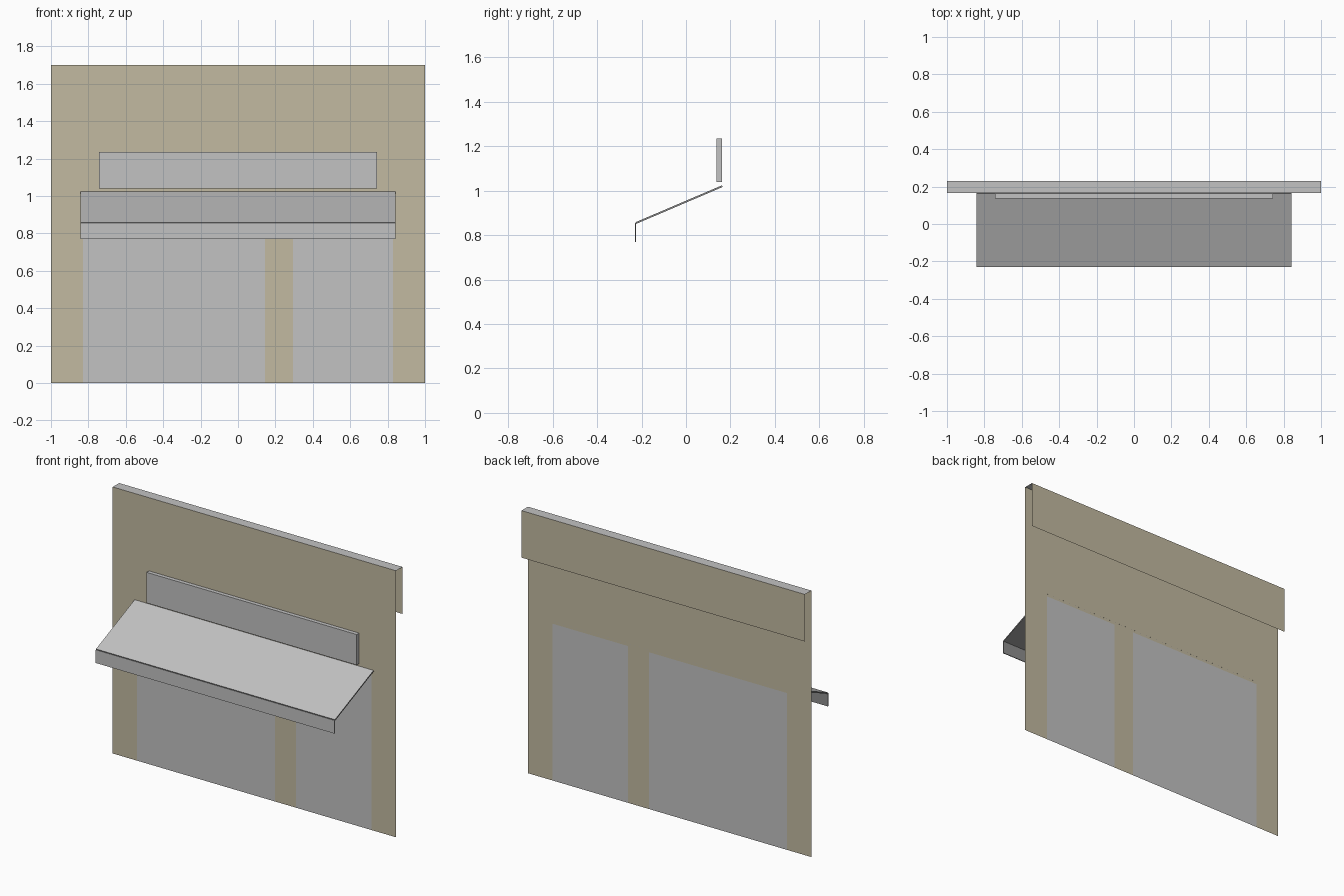
import bpy, bmesh
from mathutils import Vector

if "Cube" in bpy.data.objects:
    bpy.data.objects.remove(bpy.data.objects["Cube"], do_unlink=True)


def material(name, colour):
    m = bpy.data.materials.new(name)
    m.use_nodes = True
    m.diffuse_color = (*colour, 1)
    m.node_tree.nodes["Principled BSDF"].inputs["Base Color"].default_value = (*colour, 1)
    return m


GREY = material("grey", (0.54, 0.54, 0.54))
DARK = material("dark_grey", (0.27, 0.27, 0.27))
TAN = material("tan_plaster", (0.54, 0.49, 0.355))


def make(name, bm, *mats):
    mesh = bpy.data.meshes.new(name)
    bm.to_mesh(mesh)
    bm.free()
    for m in mats:
        mesh.materials.append(m)
    obj = bpy.data.objects.new(name, mesh)
    bpy.context.collection.objects.link(obj)
    return obj


def slab(name, profile, half_width, mat, outer_mat=None, outward=None):
    """Closed (y, z) profile extruded along x; faces towards outward get outer_mat."""
    bm = bmesh.new()
    face = bm.faces.new([bm.verts.new((-half_width, y, z)) for y, z in profile])
    new = bmesh.ops.extrude_face_region(bm, geom=[face])["geom"]
    bmesh.ops.translate(bm, vec=(2 * half_width, 0, 0),
                        verts=[v for v in new if isinstance(v, bmesh.types.BMVert)])
    bmesh.ops.recalc_face_normals(bm, faces=bm.faces)
    if outer_mat is None:
        return make(name, bm, mat)
    bm.normal_update()
    for f in bm.faces:
        f.material_index = int(f.normal.dot(outward) > 0.9)
    return make(name, bm, mat, outer_mat)


def rect(y0, y1, z0, z1):
    return [(y0, z0), (y1, z0), (y1, z1), (y0, z1)]


WALL_Y, BACK_Y, TOP = 0.165, 0.23, 1.70

# Facade sheet, cut along the edges of the two shutter panels
columns = [-1, -0.83, 0.145, 0.293, 0.828, 1]
rows = [0, 1.0, TOP]
bm = bmesh.new()
grid = [[bm.verts.new((x, WALL_Y, z)) for x in columns] for z in rows]
for r in range(len(rows) - 1):
    for c in range(len(columns) - 1):
        f = bm.faces.new((grid[r][c], grid[r][c + 1], grid[r + 1][c + 1], grid[r + 1][c]))
        f.material_index = 1 if r == 0 and c in (1, 3) else 0
make("facade_wall", bm, TAN, GREY)

# Parapet: flat cap and hanging rear sheet, open at the ends
bm = bmesh.new()
edge = [(WALL_Y, TOP), (BACK_Y, TOP), (BACK_Y, TOP - 0.30)]
left = [bm.verts.new((-1, y, z)) for y, z in edge]
right = [bm.verts.new((1, y, z)) for y, z in edge]
for i in range(2):
    f = bm.faces.new((left[i], right[i], right[i + 1], left[i + 1]))
    f.material_index = i
make("parapet", bm, GREY, TAN)

# Blank sign board
slab("sign_board", rect(0.137, WALL_Y - 0.003, 1.04, 1.235), 0.742, GREY)

# Sloping awning with a hanging front valance, dark on the inside and edges
high, low = Vector((0.162, 1.024)), Vector((-0.227, 0.858))
slope = (high - low).normalized()
up = Vector((-slope.y, slope.x))
drop = up * -0.008
slab("awning_roof", [low, high, high + drop, low + drop], 0.843, DARK, GREY, Vector((0, *up)))
slab("awning_valance", rect(-0.23, -0.225, 0.77, 0.854), 0.843, DARK, GREY, Vector((0, -1, 0)))
